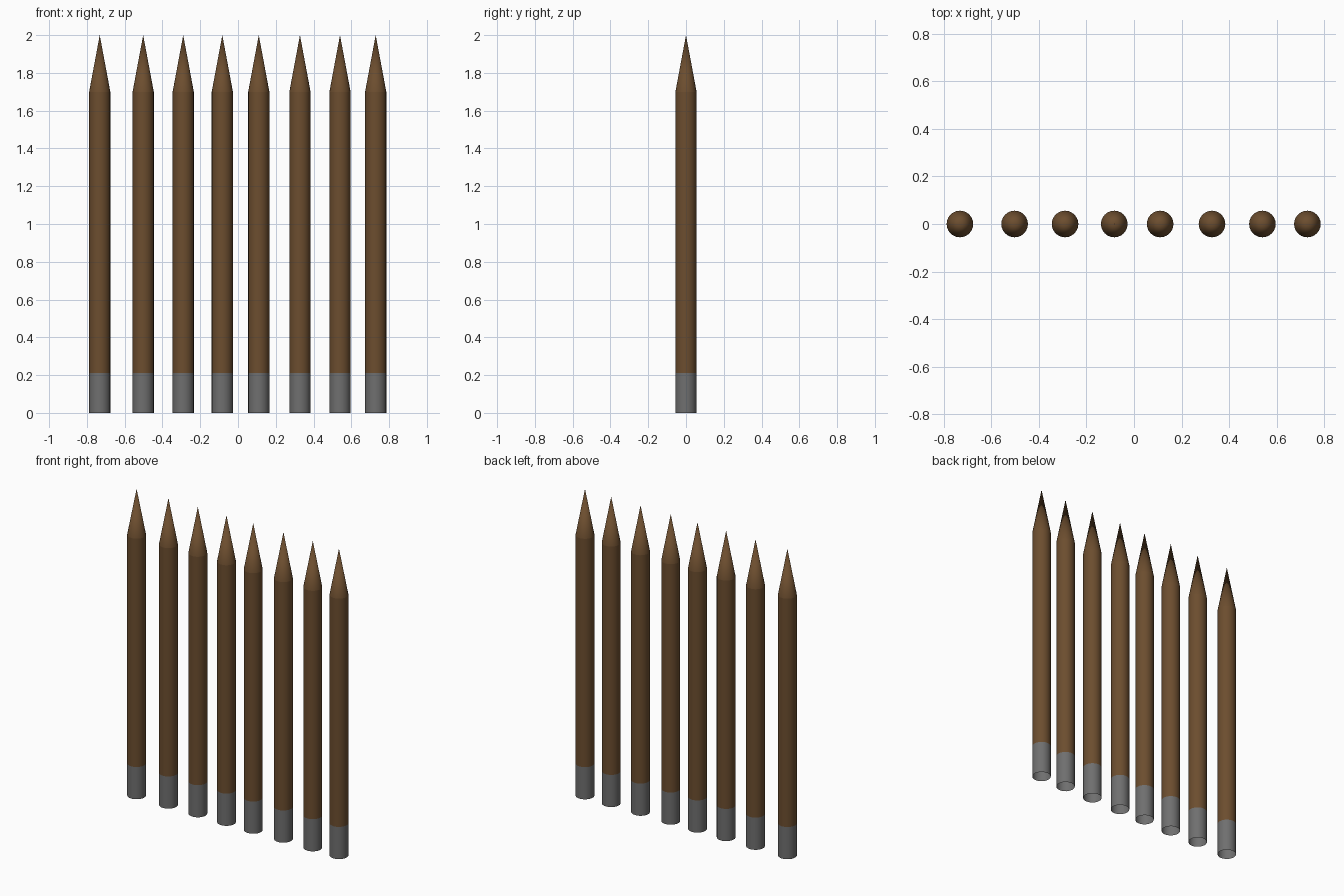
import bpy, bmesh, math

if "Cube" in bpy.data.objects:
    bpy.data.objects.remove(bpy.data.objects["Cube"])

def material(name, rgb):
    m = bpy.data.materials.new(name)
    m.diffuse_color = (*rgb, 1)
    m.use_nodes = True
    m.node_tree.nodes["Principled BSDF"].inputs["Base Color"].default_value = m.diffuse_color
    return m

WOOD = material("brown wood", (0.15, 0.075, 0.028))
METAL = material("grey base", (0.16, 0.16, 0.16))
SIDES, R = 24, 0.056

def lathe(name, x, rings, mat):
    """Open surface of revolution; a zero radius makes a point."""
    bm = bmesh.new()
    prev = None
    for r, z in rings:
        n = SIDES if r else 1
        cur = [bm.verts.new((r * math.cos(2 * math.pi * i / SIDES),
                             r * math.sin(2 * math.pi * i / SIDES), z)) for i in range(n)]
        if prev:
            for i in range(SIDES):
                j = (i + 1) % SIDES
                if n == 1:
                    bm.faces.new((prev[i], prev[j], cur[0]))
                else:
                    bm.faces.new((prev[i], prev[j], cur[j], cur[i]))
        prev = cur
    me = bpy.data.meshes.new(name)
    bm.to_mesh(me)
    bm.free()
    me.materials.append(mat)
    ob = bpy.data.objects.new(name, me)
    ob.location.x = x
    bpy.context.collection.objects.link(ob)
    bpy.context.view_layer.objects.active = ob
    bpy.ops.object.select_all(action='DESELECT')
    ob.select_set(True)
    bpy.ops.object.shade_smooth_by_angle(angle=math.radians(30))

# Unevenly spaced row of sharpened stakes
for k, x in enumerate((-0.732, -0.502, -0.29, -0.083, 0.11, 0.328, 0.54, 0.729), 1):
    lathe(f"stake_base_{k}", x, [(R, 0), (R, 0.21)], METAL)
    lathe(f"stake_shaft_{k}", x, [(R, 0.21), (R, 1.70)], WOOD)
    lathe(f"stake_tip_{k}", x, [(R, 1.70), (0, 2.0)], WOOD)
